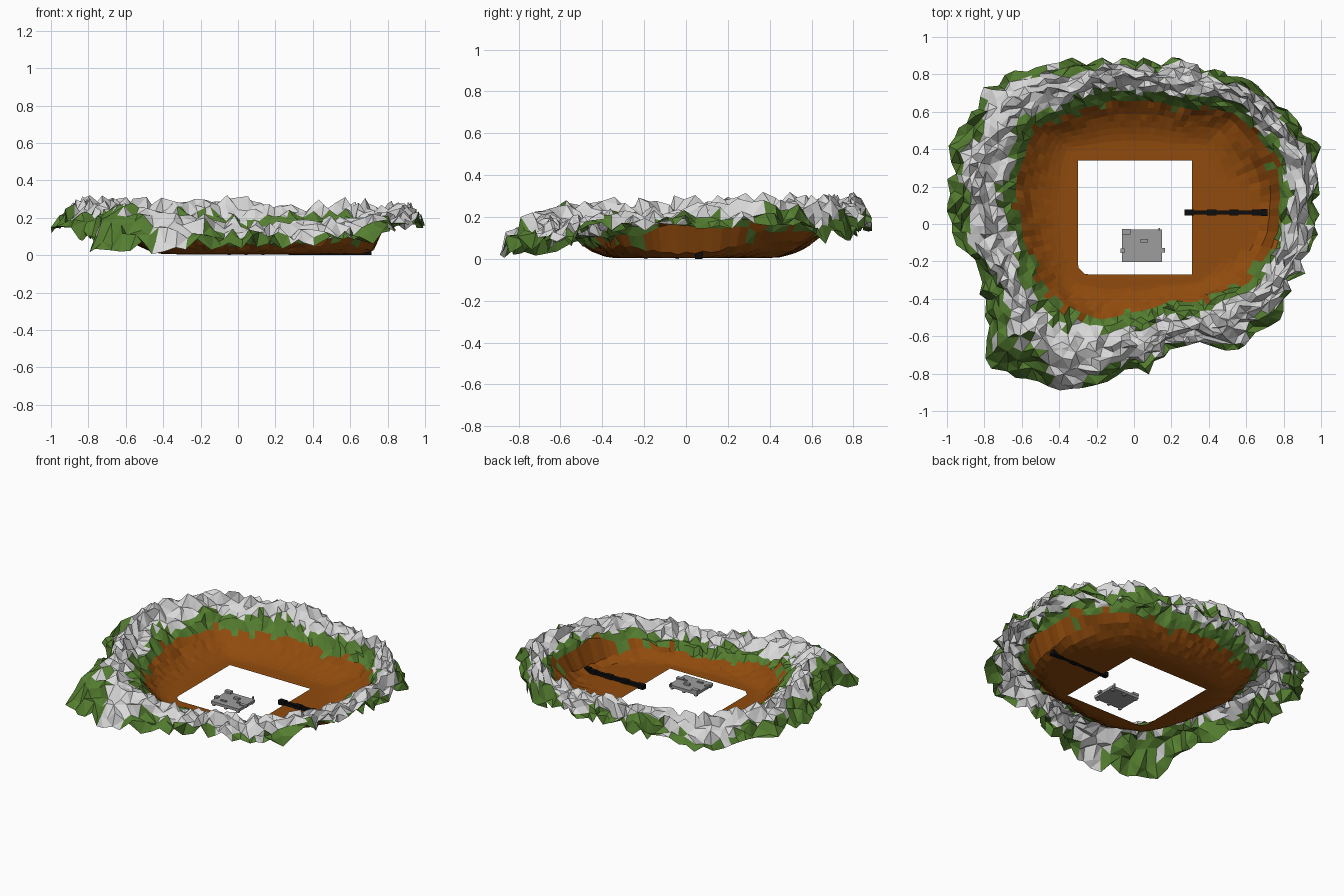
import bpy
import bmesh
import math
import random
from mathutils import Vector, noise

random.seed(7)
cube = bpy.data.objects.get("Cube")
if cube:
    bpy.data.objects.remove(cube, do_unlink=True)


def make_material(name, colour):
    mat = bpy.data.materials.new(name)
    mat.use_nodes = True
    mat.diffuse_color = (*colour, 1)
    mat.node_tree.nodes["Principled BSDF"].inputs["Base Color"].default_value = (*colour, 1)
    return mat


earth = make_material("earth_brown", (0.28, 0.07, 0.004))
grass = make_material("grass_green", (0.09, 0.21, 0.03))
rock = make_material("rock_grey", (0.7, 0.7, 0.7))
metal = make_material("metal_grey", (0.34, 0.34, 0.34))
black = make_material("rail_black", (0.004, 0.004, 0.004))

# Crater outline, sampled at equal angles counter-clockwise from +x
earth_radius = [.77, .82, .8, .67, .66, .67, .72, .67, .6, .58, .57, .54, .47, .45, .55, .7]
ridge_radius = [.88, .95, .92, .81, .79, .82, .9, .87, .8, .74, .8, .77, .65, .58, .72, .82]
outer_radius = [.96, 1.06, 1, .91, .88, .93, 1.05, 1.05, .96, .88, 1.07, .95, .78, .69, .88, .91]
earth_height = [.16, .14, .12, .12, .13, .13, .13, .13, .12, .11, .1, .08, .06, .05, .07, .12]
ridge_height = [.23, .27, .27, .26, .28, .28, .28, .28, .27, .26, .25, .22, .17, .15, .18, .21]
outer_height = [.18, .17, .1, .14, .17, .15, .12, .14, .15, .1, .04, .04, .07, .07, .08, .14]


def sample(table, angle):
    """Value of a ring table at any angle."""
    pos = angle / math.tau % 1 * len(table)
    i, f = int(pos), pos % 1
    f = f * f * (3 - 2 * f)
    n = len(table)
    return table[i % n] * (1 - f) + table[(i + 1) % n] * f


# Square opening in the crater floor
def opening_point(side, step, steps):
    along = 0.305 * math.tan(math.radians(90 * step / steps - 45))
    turn = side * math.pi / 2
    c, s = math.cos(turn), math.sin(turn)
    x = 0.305 * c - along * s + 0.005
    y = 0.305 * s + along * c + 0.035
    # One corner is cut off
    short = max(0, -0.53 - (x + y))
    return Vector((x + short / 2, y + short / 2, 0.004))


FLOOR, WALL, SLOPE, SIDE = 9, 5, 5, 28
RINGS = FLOOR + WALL + SLOPE


def crater_column(start):
    angle = math.atan2(start.y, start.x)
    out = Vector((math.cos(angle), math.sin(angle), 0))
    r0 = start.xy.length
    re, rr, ro = (sample(t, angle) for t in (earth_radius, ridge_radius, outer_radius))
    he, hr, ho = (sample(t, angle) for t in (earth_height, ridge_height, outer_height))
    ro += random.uniform(-0.03, 0.03)
    power = 2.6 + 12 * math.exp(-(angle / 0.35) ** 2)
    points = [start]
    for k in range(1, RINGS + 1):
        if k <= FLOOR:
            t = k / FLOOR
            r, z = r0 + (re - r0) * t, he * t ** power
            rough = t ** 3 * 0.35
        elif k <= FLOOR + WALL:
            t = (k - FLOOR) / WALL
            r, z = re + (rr - re) * t, he + (hr - he) * t ** 0.8
            rough = 0.35 + 0.65 * t
        else:
            t = (k - FLOOR - WALL) / SLOPE
            r, z = rr + (ro - rr) * t, hr + (ho - hr) * t ** 1.4
            rough = 1
        p = out * (r + random.uniform(-0.016, 0.016) * rough)
        side = Vector((-out.y, out.x, 0))
        p += side * random.uniform(-0.014, 0.014) * rough
        p.z = max(0.005, z + random.uniform(-0.04, 0.042) * rough)
        p.x = min(1, max(-1, p.x))
        p.y = min(0.89, max(-0.89, p.y))
        points.append(p)
    return points


def face_material(ring, face):
    c = face.calc_center_median()
    s = ring + 0.5 + random.uniform(-0.6, 0.6)
    patch = noise.noise(c * 5)
    if s < FLOOR:
        return 0
    if s < FLOOR + 2.2 + 2 * patch:
        return 1
    # Grass on the outer slopes, thickest at the front left spur
    spur = c.x < -0.45 and c.y < -0.4
    left = c.x < -0.7
    limit = RINGS - 1.6 + 3 * patch - (1.5 if spur else 0.7 if left else 0)
    return 1 if s > limit else 2


# Crater terrain
bm = bmesh.new()
columns = []
for side in range(4):
    for step in range(SIDE):
        column = crater_column(opening_point(side, step, SIDE))
        columns.append([bm.verts.new(p) for p in column])
for j, a in enumerate(columns):
    b = columns[(j + 1) % len(columns)]
    for k in range(RINGS):
        face = bm.faces.new((a[k], a[k + 1], b[k + 1], b[k]))
        face.material_index = face_material(k, face)
bmesh.ops.triangulate(bm, faces=[f for f in bm.faces if f.material_index])
mesh = bpy.data.meshes.new("crater_terrain")
bm.to_mesh(mesh)
bm.free()
for mat in (earth, grass, rock):
    mesh.materials.append(mat)
bpy.context.collection.objects.link(bpy.data.objects.new("crater_terrain", mesh))


def box(name, x, y, z, mat):
    """Box between the given (low, high) pairs."""
    bpy.ops.mesh.primitive_cube_add(size=1, location=[sum(p) / 2 for p in (x, y, z)])
    obj = bpy.context.object
    obj.name = name
    obj.scale = [p[1] - p[0] for p in (x, y, z)]
    obj.data.materials.append(mat)
    return obj


# Platform with blocks on its deck and feet beneath
box("platform_deck", (-0.063, 0.15), (-0.203, -0.03), (0.012, 0.03), metal)
blocks = {
    "corner_tower": ((-0.063, -0.018), (-0.055, -0.028), (0.03, 0.045)),
    "right_hatch": ((0.118, 0.165), (-0.153, -0.128), (0.022, 0.036)),
    "left_hatch": ((-0.073, -0.05), (-0.155, -0.13), (0.022, 0.04)),
    "centre_block": ((0.035, 0.075), (-0.1, -0.08), (0.03, 0.042)),
    "front_block": ((-0.015, 0.025), (-0.168, -0.155), (0.03, 0.038)),
    "side_block": ((0.085, 0.105), (-0.137, -0.125), (0.03, 0.038)),
    "back_post": ((0.13, 0.138), (-0.035, -0.022), (0.02, 0.045)),
}
for name, spans in blocks.items():
    box(name, *spans, metal)
for fx in (-0.055, 0.035, 0.125):
    for fy in (-0.2, -0.05):
        box("platform_foot", (fx, fx + 0.017), (fy, fy + 0.017), (0, 0.012), metal)

# Dark rail running out to the crater wall
box("rail_beam", (0.27, 0.71), (0.05, 0.073), (0.002, 0.026), black)
for i in range(4):
    x = 0.27 + 0.12 * i
    box("rail_sleeper", (x, x + 0.05), (0.046, 0.078), (0, 0.029), black)
box("rail_end", (0.68, 0.715), (0.043, 0.08), (0, 0.034), black)
